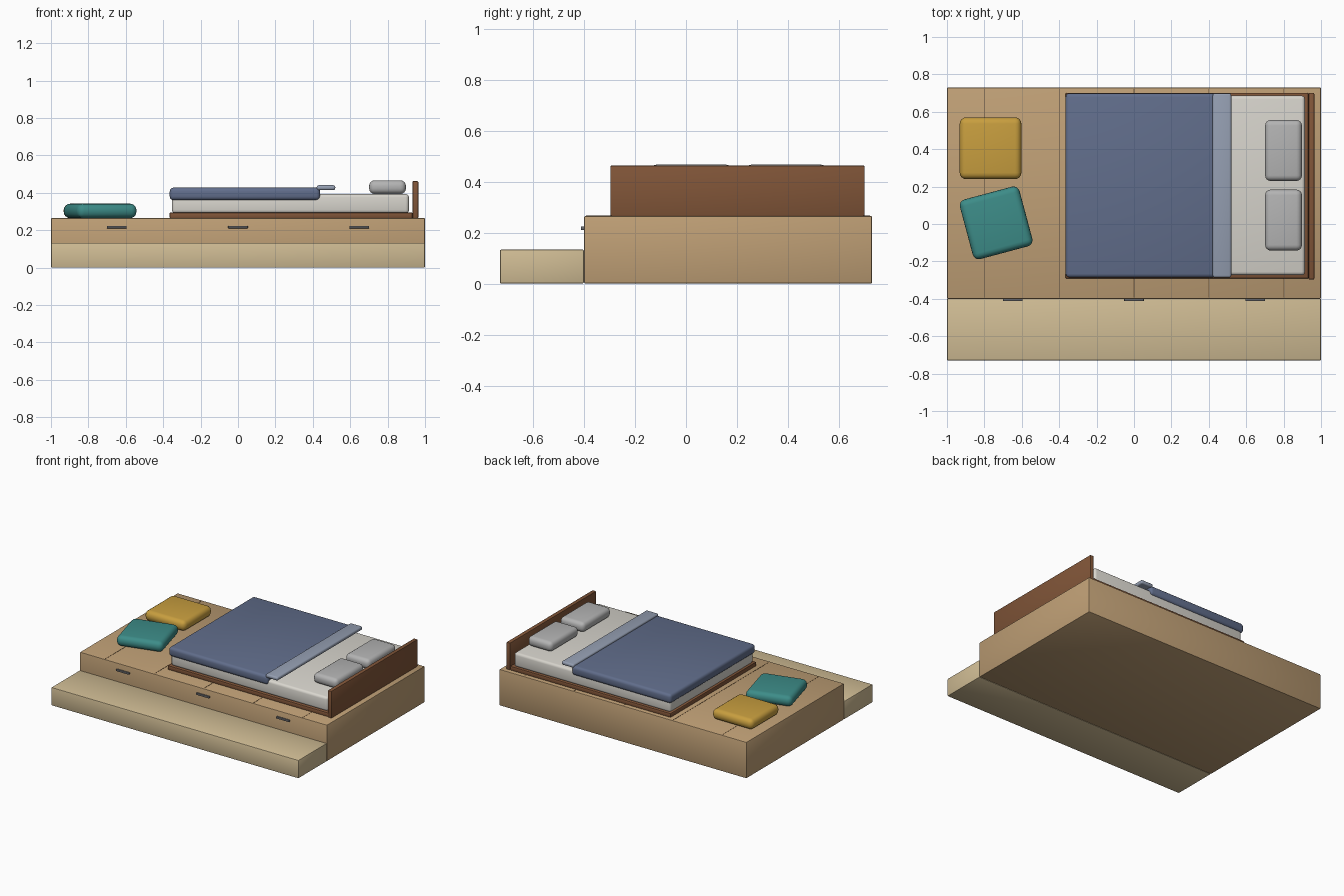
import bpy, math

if "Cube" in bpy.data.objects:
    bpy.data.objects.remove(bpy.data.objects["Cube"])

mats = {}


def material(name, rgb):
    if name not in mats:
        m = bpy.data.materials.new(name)
        m.diffuse_color = (*[(c / 255) ** 2.2 for c in rgb], 1)
        m.use_nodes = True
        m.node_tree.nodes["Principled BSDF"].inputs["Base Color"].default_value = m.diffuse_color
        mats[name] = m
    return mats[name]


def block(name, x, y, z, mat, bevel=0.0, segments=2, turn=0.0):
    """Box from min/max ranges, with rounded edges and an optional turn about z."""
    bpy.ops.mesh.primitive_cube_add(
        size=1, location=[(a + b) / 2 for a, b in (x, y, z)])
    ob = bpy.context.object
    ob.name = name
    ob.scale = [b - a for a, b in (x, y, z)]
    bpy.ops.object.transform_apply(location=False, rotation=False, scale=True)
    ob.rotation_euler.z = math.radians(turn)
    if bevel:
        mod = ob.modifiers.new("rounding", 'BEVEL')
        mod.width = bevel
        mod.segments = segments
        mod.limit_method = 'ANGLE'
        bpy.ops.object.modifier_apply(modifier=mod.name)
        bpy.ops.object.shade_smooth_by_angle(angle=math.radians(35))
    ob.data.materials.append(mat)
    return ob


oak = material("oak", (190, 158, 117))
pale = material("pale_oak", (207, 187, 147))
seam = material("seam", (110, 85, 58))
walnut = material("walnut", (128, 86, 59))
metal = material("metal", (105, 105, 108))
linen = material("linen", (216, 213, 205))
navy = material("blanket_blue", (97, 109, 138))
light_blue = material("fold_blue", (147, 157, 176))
grey = material("pillow_grey", (178, 178, 178))
mustard = material("mustard", (199, 157, 65))
teal = material("teal", (63, 139, 135))

# Raised platform and front step
block("platform", (-1, 1), (-0.40, 0.73), (0, 0.265), oak, 0.006)
block("step", (-1, 1), (-0.73, -0.40), (0, 0.133), pale, 0.006)

# Plank seams on the platform top
for i in range(5):
    x = -0.8 + 0.4 * i
    block(f"plank_seam_{i + 1}", (x - 0.002, x + 0.002), (-0.392, 0.722),
          (0.262, 0.266), seam)

# Drawer pulls
for i, x in enumerate((-0.648, 0, 0.648)):
    block(f"drawer_pull_{i + 1}", (x - 0.053, x + 0.053), (-0.412, -0.398),
          (0.210, 0.224), metal, 0.003)

# Bed frame and headboard
block("bed_frame", (-0.366, 0.933), (-0.291, 0.701), (0.264, 0.295), walnut, 0.006)
block("headboard", (0.933, 0.964), (-0.297, 0.701), (0.264, 0.463), walnut, 0.006)

# Mattress and bedding
block("mattress", (-0.353, 0.914), (-0.274, 0.686), (0.29, 0.394), linen, 0.018, 3)
block("blanket", (-0.365, 0.439), (-0.286, 0.699), (0.361, 0.428), navy, 0.02, 3)
block("blanket_fold", (0.421, 0.520), (-0.286, 0.699), (0.414, 0.441),
      light_blue, 0.011, 3)

# Pillows
for i, y in enumerate((0.021, 0.393)):
    block(f"pillow_{i + 1}", (0.701, 0.898), (y - 0.163, y + 0.163),
          (0.394, 0.467), grey, 0.03, 4)

# Floor cushions
block("mustard_cushion", (-0.932, -0.602), (0.24, 0.57), (0.265, 0.342),
      mustard, 0.034, 4)
block("teal_cushion", (-0.902, -0.572), (-0.159, 0.171), (0.265, 0.342),
      teal, 0.034, 4, turn=15)
